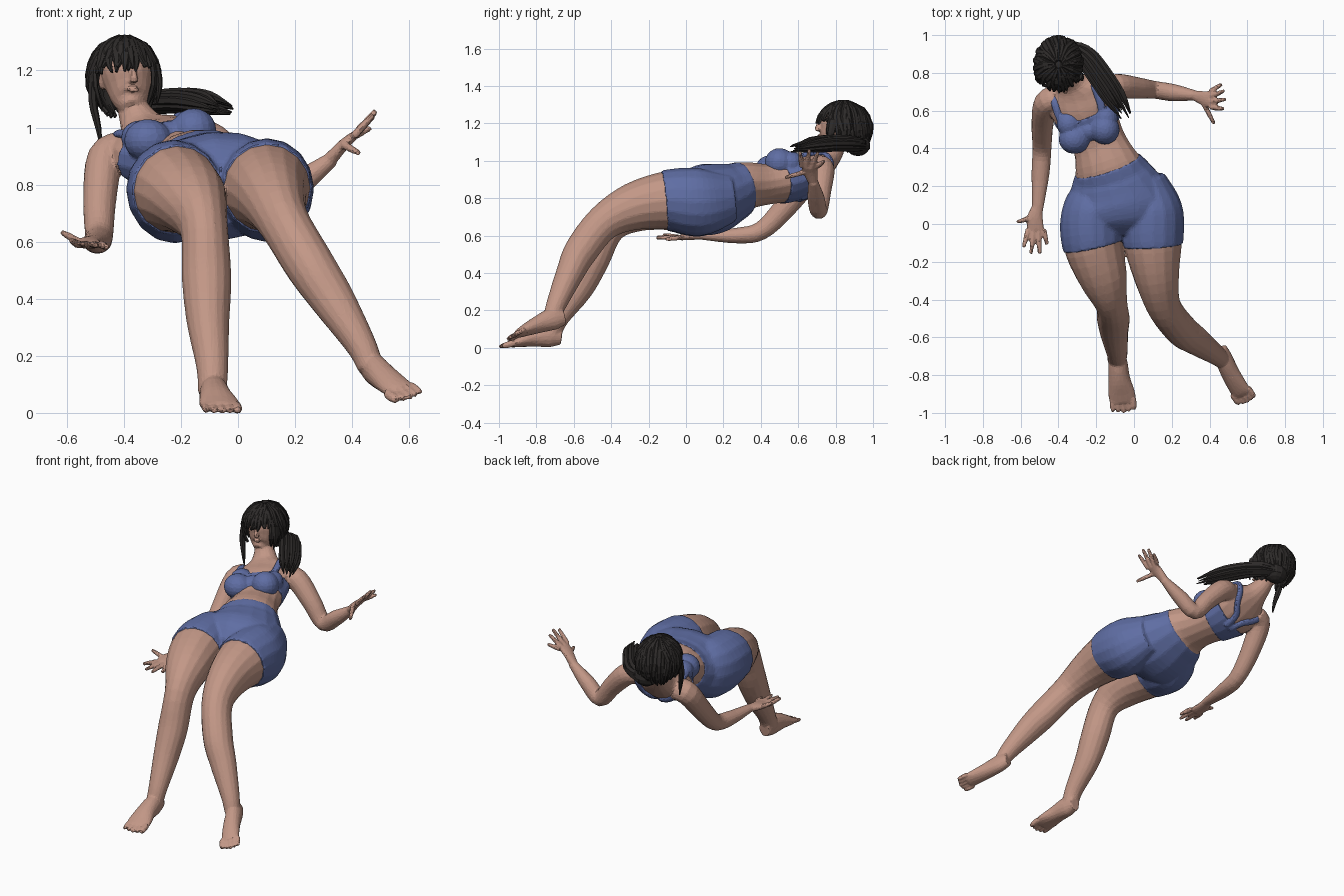
import bpy, bmesh, math, random
from mathutils import Vector, Matrix

random.seed(4)


def material(name, col):
    m = bpy.data.materials.new(name)
    m.diffuse_color = (*col, 1)
    return m


SKIN = material("skin", (0.54, 0.31, 0.24))
BLUE = material("blue cloth", (0.115, 0.155, 0.37))
HAIR = material("dark hair", (0.026, 0.023, 0.022))


def section(rows, t, s0, s1):
    """Centre, half-width vector and half-depth vector at parameter t."""
    n = len(rows) - 1

    def at(u):
        i = max(0, min(int(u), n - 1))
        f = u - i
        b, c = Vector(rows[i]), Vector(rows[i + 1])
        a = Vector(rows[i - 1]) if i else 2 * b - c
        d = Vector(rows[i + 2]) if i + 2 <= n else 2 * c - b
        return b + 0.5 * f * (c - a + f * (2 * a - 5 * b + 4 * c - d + f * (3 * (b - c) + d - a)))
    v = at(t)
    tan = (at(min(t + .05, n)) - at(max(t - .05, 0))).to_3d().normalized()
    s = Vector(s0).lerp(Vector(s1), t / n)
    s = (s - tan * s.dot(tan)).normalized()
    return v.to_3d(), s * v[3], s.cross(tan) * v[4]


def loft(bm, rows, s0=(1, 0, 0), s1=None, t0=0, t1=None, grow=1, sides=16, sub=4):
    """Loft ellipses along rows of (x, y, z, half width, half depth)."""
    t1 = len(rows) - 1 if t1 is None else t1
    steps = max(2, round((t1 - t0) * sub))
    rings = []
    for k in range(steps + 1):
        c, a, b = section(rows, t0 + (t1 - t0) * k / steps, s0, s1 or s0)
        rings.append([bm.verts.new(c + grow * (a * math.cos(w) + b * math.sin(w)))
                      for w in (2 * math.pi * j / sides for j in range(sides))])
    for p, q in zip(rings, rings[1:]):
        for j in range(sides):
            k = (j + 1) % sides
            bm.faces.new((p[j], p[k], q[k], q[j]))
    bm.faces.new(rings[0][::-1])
    bm.faces.new(rings[-1])


def ball(bm, c, r, seg=16):
    m = Matrix.Translation(c) @ Matrix.Diagonal((*r, 1))
    return bmesh.ops.create_uvsphere(bm, u_segments=seg, v_segments=seg // 2 + 2, radius=1, matrix=m)["verts"]


def finish(bm, name, mat, voxel=0, ratio=1.0, soften=3):
    """Make the object; optionally fuse its pieces into one low-poly skin."""
    bmesh.ops.recalc_face_normals(bm, faces=bm.faces)
    me = bpy.data.meshes.new(name)
    bm.to_mesh(me)
    bm.free()
    me.materials.append(mat)
    ob = bpy.data.objects.new(name, me)
    bpy.context.collection.objects.link(ob)
    if voxel:
        r = ob.modifiers.new("fuse", 'REMESH')
        r.mode, r.voxel_size = 'VOXEL', voxel
        s = ob.modifiers.new("soften", 'SMOOTH')
        s.factor, s.iterations = 0.5, soften
        ob.modifiers.new("facet", 'DECIMATE').ratio = ratio
        bpy.context.view_layer.objects.active = ob
        for m in [m.name for m in ob.modifiers]:
            bpy.ops.object.modifier_apply(modifier=m)
    ob.data.shade_flat()
    return ob


# Cross-sections, from hips to neck
TORSO = [(-.06, -.04, .77, .25, .11), (-.07, .05, .785, .295, .175), (-.09, .15, .80, .265, .185),
         (-.12, .25, .835, .215, .155), (-.145, .32, .865, .175, .13), (-.185, .43, .875, .145, .11),
         (-.235, .54, .895, .16, .115), (-.275, .63, .925, .18, .11), (-.305, .70, .96, .158, .085),
         (-.335, .75, 1.0, .085, .065), (-.365, .79, 1.06, .057, .057), (-.38, .80, 1.12, .055, .055)]
TS = ((1, .15, .06), (1, .2, .25))
# Legs, buttock to ankle
LEGS = [[(-.19, .23, .79, .09, .12), (-.22, .08, .775, .15, .172), (-.22, -.09, .785, .157, .157),
         (-.165, -.28, .745, .13, .128), (-.12, -.42, .65, .085, .1), (-.11, -.50, .47, .087, .09),
         (-.105, -.575, .32, .075, .08), (-.09, -.68, .16, .056, .055), (-.09, -.72, .07, .05, .05)],
        [(.07, .25, .80, .09, .12), (.10, .08, .78, .15, .172), (.10, -.09, .79, .155, .157),
         (.12, -.28, .755, .12, .128), (.16, -.44, .67, .09, .097), (.25, -.56, .52, .087, .09),
         (.33, -.62, .40, .078, .075), (.43, -.69, .24, .054, .055), (.465, -.72, .16, .045, .045)]]
# Feet, heel to ball, with the sideways direction
FEET = [([(-.09, -.665, .06, .035, .045), (-.085, -.73, .068, .05, .065), (-.078, -.82, .055, .058, .05),
          (-.065, -.90, .032, .072, .03), (-.06, -.945, .02, .065, .018)], (1, .1, 0)),
        ([(.455, -.655, .165, .035, .045), (.475, -.71, .155, .045, .06), (.51, -.79, .125, .05, .047),
          (.555, -.87, .09, .053, .03), (.575, -.90, .075, .05, .02)], (.88, .4, .3))]
# Arms, shoulder to wrist
ARMS = [[(-.40, .67, .925, .06, .07), (-.465, .64, .89, .065, .07), (-.485, .52, .74, .058, .06),
         (-.487, .40, .625, .05, .05), (-.495, .27, .60, .048, .042), (-.51, .08, .60, .03, .022)],
        [(-.17, .71, .97, .06, .06), (-.09, .73, .95, .065, .065), (.02, .72, .84, .057, .057),
         (.11, .71, .735, .047, .048), (.21, .695, .80, .046, .046), (.33, .68, .89, .026, .026)]]
# Palms with sideways direction, then fingertips (thumb first)
HANDS = [([(-.51, .09, .60, .03, .022), (-.525, .03, .597, .043, .02), (-.52, -.03, .59, .046, .016)], (1, 0, 0),
          [(-.62, .01, .635), (-.585, -.125, .605), (-.545, -.16, .592), (-.50, -.16, .588), (-.46, -.11, .58)]),
         ([(.32, .68, .885, .026, .025), (.37, .665, .94, .04, .02), (.405, .66, .97, .046, .016)], (0, 1, 0),
          [(.425, .53, .91), (.475, .61, 1.045), (.485, .66, 1.06), (.478, .705, 1.045), (.465, .74, 1.0)])]

# Body
bm = bmesh.new()
loft(bm, TORSO, *TS, t0=3)
for rows in LEGS:
    loft(bm, rows, t0=1)
for rows, side in FEET:
    loft(bm, rows, side)
    end, s = Vector(rows[-1]).to_3d(), Vector(side).normalized()
    d = (end - Vector(rows[-2]).to_3d()).normalized()
    right = side[1] < .2
    for k in range(5):  # toes
        p = end + s * (k - 2) * (.028 if right else .024)
        big = .018 if k == (4 if right else 0) else .0135
        loft(bm, [(*(p - d * .02), big, big), (*(p + d * .025), big, big),
                  (*(p + d * (.058 - .006 * abs(k - 2))), .009, .009)], side, sides=8, sub=2)
loft(bm, ARMS[0])
loft(bm, ARMS[1], (0, 1, 0))
for rows, side, tips in HANDS:
    loft(bm, rows, side)
    knuckles, s = Vector(rows[2]).to_3d(), Vector(side)
    for k, tip in enumerate(tips):
        base = Vector(rows[1]).to_3d() - s * .03 if k == 0 else knuckles + s * (.028 * (k - 1) - .041)
        mid = base.lerp(Vector(tip), .55)
        loft(bm, [(*base, .015, .015), (*mid, .0135, .0135), (*tip, .010, .010)], side, sides=8, sub=2)
# Head, chin to crown
loft(bm, [(-.372, .74, 1.072, .03, .03), (-.378, .77, 1.095, .062, .06), (-.383, .795, 1.14, .079, .088),
          (-.39, .815, 1.19, .090, .106), (-.40, .835, 1.24, .088, .09), (-.40, .84, 1.28, .04, .05)], (1, .2, 0))
loft(bm, [(-.368, .715, 1.20, .009, .012), (-.364, .703, 1.172, .014, .017), (-.364, .708, 1.16, .016, .01)], sub=2)
ball(bm, (-.366, .712, 1.133), (.024, .010, .010), 10)  # mouth
for x, y in ((-.476, .84), (-.292, .87)):  # ears
    ball(bm, (x, y, 1.165), (.014, .025, .035), 10)
finish(bm, "body", SKIN, .007, .11)

# Shorts: hips plus two short legs
bm = bmesh.new()
loft(bm, TORSO, *TS, t1=3.9, grow=1.03)
for rows in LEGS:
    loft(bm, rows, t1=2.15, grow=1.05, sub=6)
finish(bm, "shorts", BLUE, .010, .14, 5)

# Bra: band, cups and straps that meet between the shoulder blades
bm = bmesh.new()
loft(bm, TORSO, *TS, t0=5.6, t1=6.6, grow=1.05, sub=6)
for c, r in (((-.315, .45, .955), (.085, .08, .075)), ((-.155, .50, .99), (.08, .08, .078)),
             ((-.235, .495, .965), (.07, .06, .06)), ((-.345, .53, .965), (.065, .07, .06)),
             ((-.15, .56, .99), (.065, .07, .06))):
    ball(bm, c, r)
for mirror in (False, True):
    path = []
    for t, deg in ((6.1, 125), (7, 130), (7.8, 135), (8.3, 148), (8.45, 180),
                   (8.2, 215), (7.6, 240), (7.1, 258), (6.3, 264)):
        c, a, b = section(TORSO, t, *TS)
        w = math.radians(180 - deg if mirror else deg)
        path.append((*(c + 1.01 * (a * math.cos(w) + b * math.sin(w))), .023, .016))
    loft(bm, path, (.9, .3, .2), sides=8, sub=3)
finish(bm, "bra", BLUE, .008, .2)

# Hair cap, opened around the face
C, R = Vector((-.40, .845, 1.172)), Vector((.122, .143, .14))
bm = bmesh.new()
verts = ball(bm, C, R, 24)
bmesh.ops.delete(bm, geom=[v for v in verts if v.co.y < .80 and v.co.z < 1.215 or v.co.z < 1.06], context='VERTS')
finish(bm, "hair_cap", HAIR)


def on_cap(az, el, grow):
    az, el = math.radians(az), math.radians(el)
    return C + grow * Vector((R.x * math.sin(az) * math.cos(el), -R.y * math.cos(az) * math.cos(el),
                              R.z * math.sin(el)))


# Overlapping strands from the crown; short ones form the fringe
bm = bmesh.new()
for k in range(44):
    az = -180 + k * 360 / 44
    low = random.uniform(4, 17) if abs(az) < 52 else (-35 if abs(az) < 100 else -58) + random.uniform(-9, 9)
    rows = []
    for j, w in enumerate((.008, .016, .018, .016, .004)):
        el = 82 + (low - 82) * j / 4
        rows.append((*on_cap(az + random.uniform(-6, 6), el, random.uniform(.99, 1.06)), w, .009))
    a = math.radians(az)
    loft(bm, rows, (math.cos(a), math.sin(a), 0), sides=6, sub=2)
# Side locks beside the face
for lock in ([(-.50, .80, 1.21, .02, .03), (-.51, .775, 1.10, .016, .025), (-.49, .755, 1.0, .011, .014),
              (-.48, .75, .93, .003, .004)],
             [(-.285, .79, 1.22, .012, .025), (-.275, .775, 1.15, .011, .02), (-.285, .765, 1.08, .003, .004)]):
    loft(bm, lock, sides=7, sub=3)
finish(bm, "hair_strands", HAIR)

# Ponytail swept forward over the shoulder
bm = bmesh.new()
TAIL = [(-.37, .945, 1.08), (-.27, .90, 1.09), (-.19, .80, 1.095), (-.11, .68, 1.085), (-.035, .555, 1.065)]
ball(bm, (-.36, .92, 1.085), (.075, .065, .06), 12)
for k in range(11):
    w = 2 * math.pi * k / 10
    rows = []
    stop = random.uniform(.0, .05)
    for j, p in enumerate(TAIL):
        spread = (.025, .04, .045, .045, .03)[j] * (0 if k == 10 else 1)
        o = Vector((math.cos(w) * .9, math.cos(w) * .6, math.sin(w) * .6)) * spread
        o += Vector((-.6, 1, 0)) * (stop if j == 4 else random.uniform(-.012, .012))
        rows.append((*(Vector(p) + o), *[(.018, .019, .019, .016, .003)[j]] * 2))
    loft(bm, rows, (0, 0, 1), sides=6, sub=3)
finish(bm, "ponytail", HAIR)
